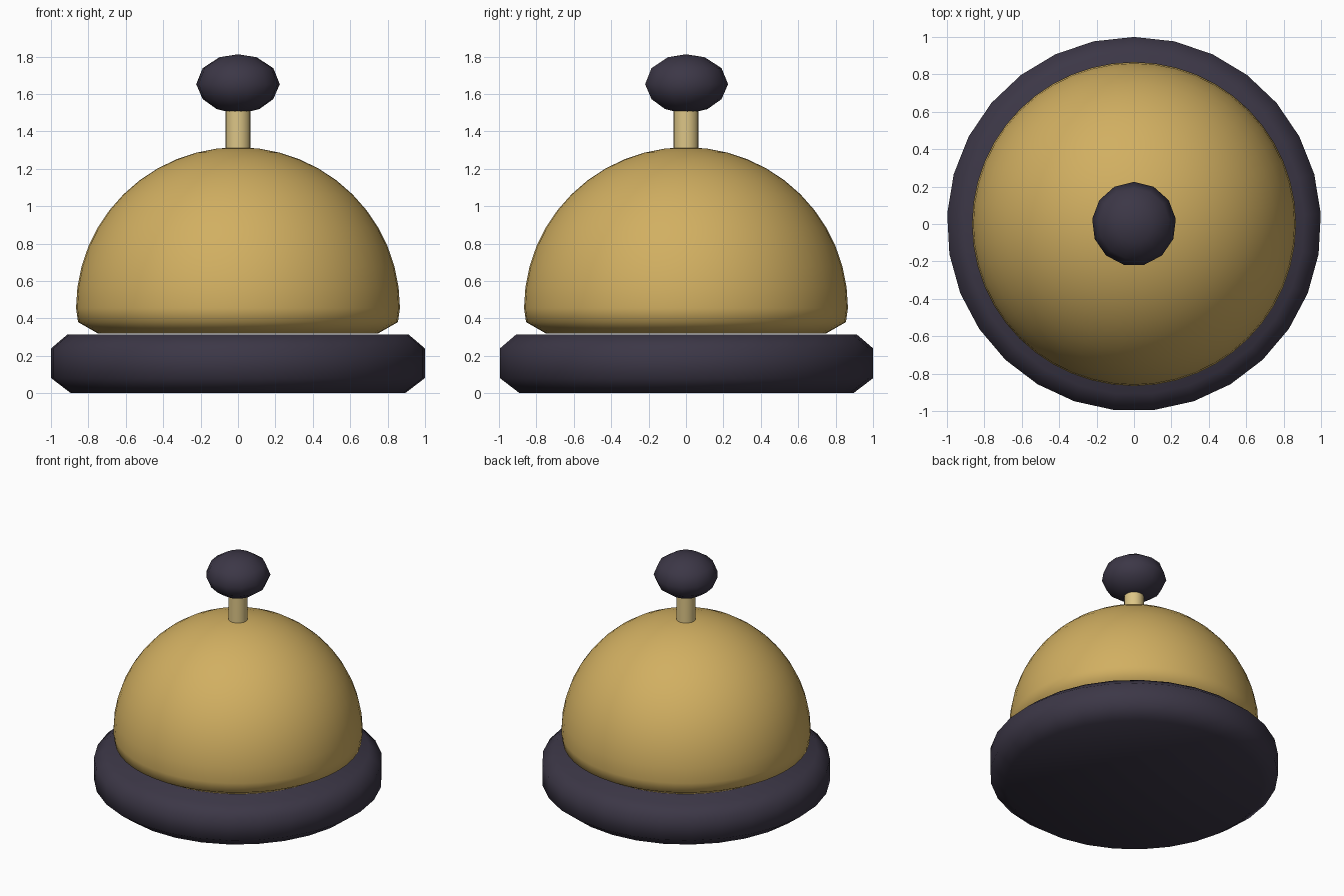
import bpy, bmesh, math

if "Cube" in bpy.data.objects:
    bpy.data.objects.remove(bpy.data.objects["Cube"])


def material(name, rgb):
    m = bpy.data.materials.new(name)
    m.diffuse_color = (*rgb, 1.0)
    m.use_nodes = True
    m.node_tree.nodes["Principled BSDF"].inputs["Base Color"].default_value = m.diffuse_color
    return m


dark = material("dark_plastic", (0.045, 0.038, 0.062))
gold = material("brass", (0.64, 0.43, 0.12))
pale = material("pale_brass", (0.72, 0.56, 0.24))


def lathe(name, profile, sides, mat, angle=60):
    """Spin an (r, z) profile, listed bottom to top, around z; one corner points to +y."""
    bm = bmesh.new()
    rings = []
    for r, z in profile:
        if r < 1e-6:
            rings.append([bm.verts.new((0, 0, z))] * sides)
        else:
            a = [math.pi / 2 + 2 * math.pi * i / sides for i in range(sides)]
            rings.append([bm.verts.new((r * math.cos(t), r * math.sin(t), z)) for t in a])
    for lo, hi in zip(rings, rings[1:]):
        for i in range(sides):
            j = (i + 1) % sides
            loop = list(dict.fromkeys((lo[i], lo[j], hi[j], hi[i])))
            bm.faces.new(loop)
    bmesh.ops.recalc_face_normals(bm, faces=bm.faces)
    me = bpy.data.meshes.new(name)
    bm.to_mesh(me)
    bm.free()
    me.materials.append(mat)
    ob = bpy.data.objects.new(name, me)
    bpy.context.collection.objects.link(ob)
    bpy.ops.object.select_all(action='DESELECT')
    ob.select_set(True)
    bpy.context.view_layer.objects.active = ob
    bpy.ops.object.shade_smooth_by_angle(angle=math.radians(angle))
    return ob


# Chamfered round base
lathe("base", [(0, 0), (0.895, 0), (1, 0.08), (1, 0.24), (0.912, 0.315), (0, 0.315)], 29, dark)

# Bell dome: turned-in rim, then a quarter round
steps = 12
dome = [(0, 0.32), (0.75, 0.32), (0.855, 0.38)]
for i in range(steps + 1):
    t = math.pi / 2 * i / steps
    dome.append((0.866 * math.cos(t), 0.455 + 0.86 * math.sin(t)))
lathe("bell_dome", dome, 48, gold)

# Plunger stem
lathe("stem", [(0, 1.28), (0.068, 1.28), (0.068, 1.53), (0, 1.53)], 16, pale)

# Flattened push knob
lathe("knob", [(0, 1.503), (0.05, 1.503), (0.115, 1.519), (0.19, 1.572), (0.225, 1.652),
               (0.19, 1.738), (0.10, 1.796), (0, 1.812)], 13, dark)
